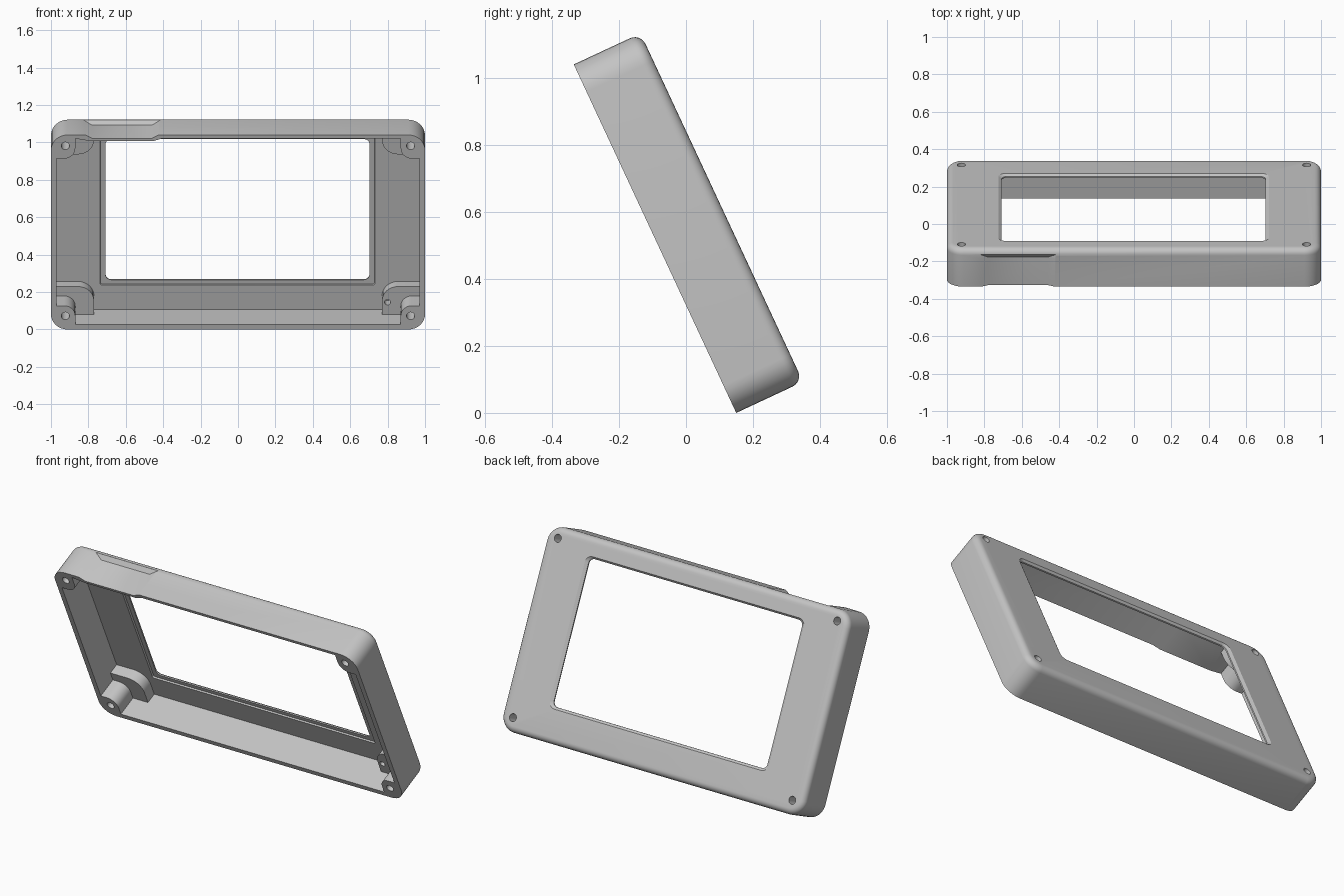
import bpy, bmesh, math
from mathutils import Matrix

cube = bpy.data.objects.get("Cube")
if cube:
    bpy.data.objects.remove(cube, do_unlink=True)

HEIGHT, DEPTH, FILLET = 1.148, 0.22, 0.035
FLOOR = 0.19          # depth of the inner face of the bezel plate


def rounded_rect(x0, x1, v0, v1, r, steps=8):
    """Outline points of a rectangle with rounded corners."""
    corners = [(x1 - r, v1 - r), (x0 + r, v1 - r), (x0 + r, v0 + r), (x1 - r, v0 + r)]
    points = []
    for i, (cx, cy) in enumerate(corners):
        for k in range(steps + 1):
            a = math.pi / 2 * (i + k / steps)
            points.append((cx + r * math.cos(a), cy + r * math.sin(a)))
    return points


def loft(name, layers):
    """Closed solid through (outline, depth) layers; depth runs along -z."""
    bm = bmesh.new()
    rings = [[bm.verts.new((x, v, -d)) for x, v in pts] for pts, d in layers]
    n = len(rings[0])
    for a, b in zip(rings, rings[1:]):
        for i in range(n):
            j = (i + 1) % n
            bm.faces.new((a[i], a[j], b[j], b[i]))
    bm.faces.new(rings[0])
    bm.faces.new(rings[-1])
    bmesh.ops.recalc_face_normals(bm, faces=bm.faces)
    mesh = bpy.data.meshes.new(name)
    bm.to_mesh(mesh)
    bm.free()
    obj = bpy.data.objects.new(name, mesh)
    bpy.context.collection.objects.link(obj)
    return obj


def block(name, x0, x1, v0, v1, r, d0, d1):
    outline = rounded_rect(x0, x1, v0, v1, r)
    return loft(name, [(outline, d0), (outline, d1)])


def rod(name, x, v, r, d0, d1):
    return block(name, x - r, x + r, v - r, v + r, r * 0.999, d0, d1)


def subtract(target, cutter):
    """Cut one solid out of another and discard the cutter."""
    cutter.hide_render = True
    mod = target.modifiers.new("cut", 'BOOLEAN')
    mod.operation, mod.solver, mod.object = 'DIFFERENCE', 'EXACT', cutter
    bpy.context.view_layer.objects.active = target
    bpy.ops.object.modifier_apply(modifier=mod.name)
    bpy.data.objects.remove(cutter, do_unlink=True)


# Outer shell with a filleted edge around the bezel face
layers = [(rounded_rect(-1, 1, 0, HEIGHT, 0.09), 0)]
for k in range(7):
    a = math.pi / 2 * k / 6
    i = FILLET * (1 - math.cos(a))
    layers.append((rounded_rect(-1 + i, 1 - i, i, HEIGHT - i, 0.09 - i),
                   DEPTH - FILLET + FILLET * math.sin(a)))
frame = loft("bezel_frame", layers)

# Hollow interior, leaving material for screw posts and stepped shelves
cavity = block("cavity", -0.97, 0.97, 0.03, 1.128, 0.06, -0.05, FLOOR)
for side in (-1, 1):
    for low, post, shelf in ((True, 0.14, 0.195), (False, 1.008, 0.975)):
        for name, edge, v, r, d in (("post", 0.87, post, 0.06, 0),
                                    ("shelf", 0.77, shelf, 0.085, 0.125)):
            x0, x1 = sorted((side * edge, side * 1.2))
            v0, v1 = (-0.2, v) if low else (v, 1.4)
            subtract(cavity, block(name, x0, x1, v0, v1, r, d, 0.3))

# Thickened inner wall behind the outer grip recess
bulge = [(-0.88, 1.2), (-0.88, 1.128), (-0.79, 1.112),
         (-0.45, 1.112), (-0.4, 1.129), (-0.4, 1.2)]
subtract(cavity, loft("bulge", [(bulge, 0), (bulge, 0.3)]))
subtract(frame, cavity)

# Screen opening: inner pocket, thin lip, outer chamfer
subtract(frame, loft("screen_opening", [
    (rounded_rect(-0.75, 0.745, 0.168, 1.07, 0.012), 0.15),
    (rounded_rect(-0.735, 0.73, 0.175, 1.06, 0.012), 0.2),
    (rounded_rect(-0.708, 0.703, 0.2, 1.03, 0.03), 0.2),
    (rounded_rect(-0.708, 0.703, 0.2, 1.03, 0.03), 0.208),
    (rounded_rect(-0.733, 0.728, 0.182, 1.045, 0.045), 0.225)]))

# Recess in the top wall, with sloped ends
recess = [(-0.84, 1.16), (-0.78, 1.128), (-0.46, 1.128), (-0.4, 1.16)]
recess_end = [(-0.845, 1.16), (-0.825, 1.147), (-0.415, 1.147), (-0.395, 1.16)]
subtract(frame, loft("recess", [(recess, -0.05), (recess, 0.165), (recess_end, 0.19)]))

# Screw holes through the posts and one blind hole in a shelf
for x in (-0.923, 0.923):
    for v in (0.08, 1.083):
        subtract(frame, rod("screw_hole", x, v, 0.022, -0.1, 0.4))
subtract(frame, rod("shelf_hole", 0.8, 0.102, 0.016, 0.08, 0.18))

# Lean the frame back onto its lower edge
frame.data.transform(Matrix.Translation((0, 0.15, 0)) @ Matrix.Rotation(math.radians(115), 4, 'X'))

# Plain grey plastic
mat = bpy.data.materials.new("grey_plastic")
mat.use_nodes = True
grey = (0.55, 0.55, 0.55, 1)
mat.diffuse_color = grey
mat.node_tree.nodes["Principled BSDF"].inputs["Base Color"].default_value = grey
frame.data.materials.clear()
frame.data.materials.append(mat)
for poly in frame.data.polygons:
    poly.material_index = 0

bpy.ops.object.select_all(action='DESELECT')
frame.select_set(True)
bpy.context.view_layer.objects.active = frame
bpy.ops.object.shade_smooth_by_angle(angle=math.radians(30))
